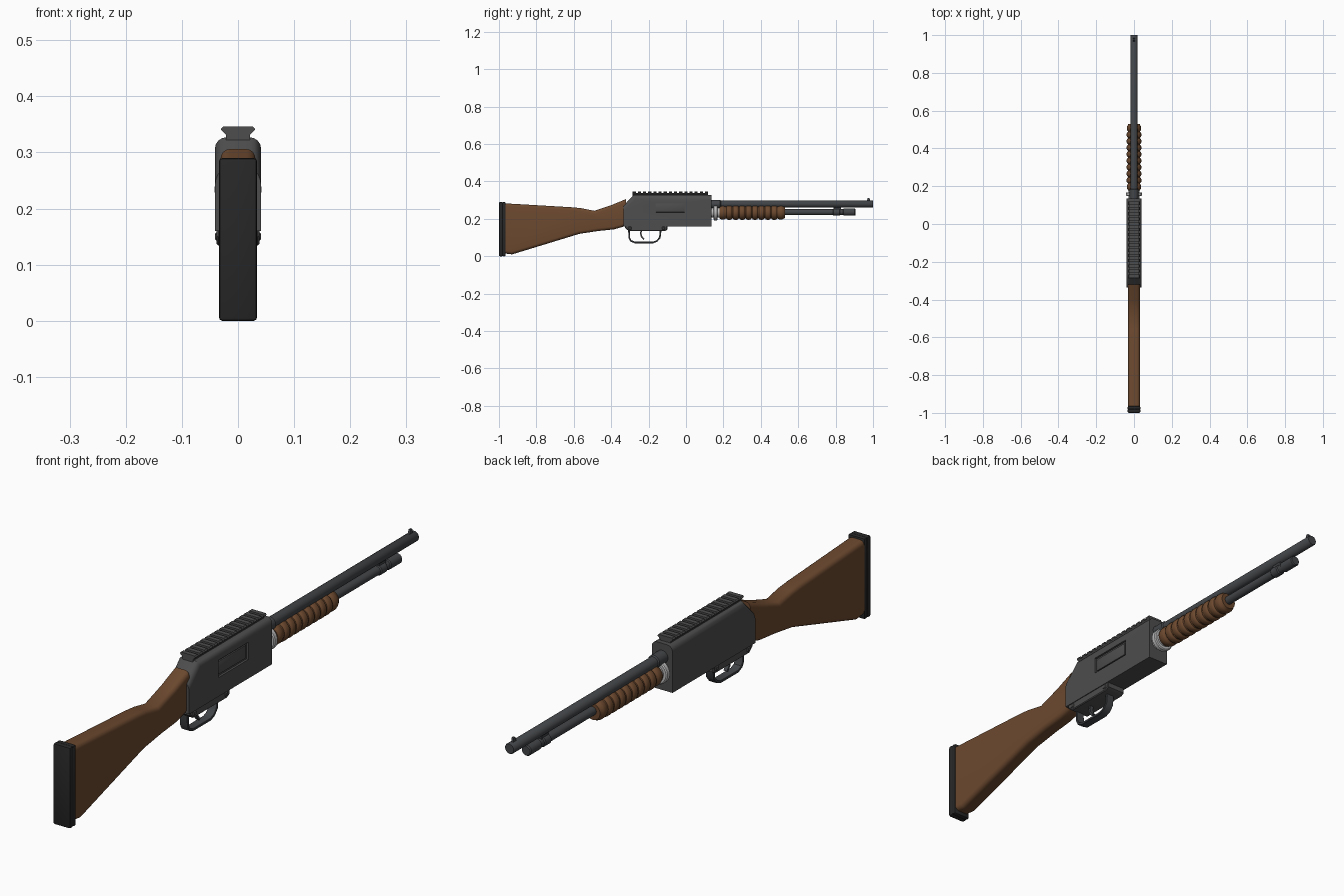
import bpy, bmesh, math
from mathutils import Vector

if "Cube" in bpy.data.objects:
    bpy.data.objects.remove(bpy.data.objects["Cube"])


def material(name, r, g, b):
    m = bpy.data.materials.new(name)
    m.diffuse_color = (r, g, b, 1)
    m.use_nodes = True
    m.node_tree.nodes["Principled BSDF"].inputs["Base Color"].default_value = m.diffuse_color
    return m


STEEL = material("receiver_steel", 0.075, 0.075, 0.075)
BLUED = material("blued_steel", 0.055, 0.06, 0.065)
WOOD = material("wood", 0.15, 0.066, 0.028)
RUBBER = material("rubber", 0.02, 0.02, 0.02)
SILVER = material("bright_steel", 0.5, 0.5, 0.5)


def finish(name, bm, mat, angle=35):
    bmesh.ops.recalc_face_normals(bm, faces=bm.faces)
    me = bpy.data.meshes.new(name)
    bm.to_mesh(me)
    bm.free()
    ob = bpy.data.objects.new(name, me)
    bpy.context.collection.objects.link(ob)
    me.materials.append(mat)
    smooth(ob, angle)
    return ob


def smooth(ob, angle=35):
    bpy.ops.object.select_all(action='DESELECT')
    ob.select_set(True)
    bpy.context.view_layer.objects.active = ob
    bpy.ops.object.shade_smooth_by_angle(angle=math.radians(angle))


def side_profile(name, pts, half, mat, bevel=0.0, segs=3, pick=None):
    """Extrude a (y, z) outline across x, rounding the outline edges that pick() accepts."""
    bm = bmesh.new()
    face = bm.faces.new([bm.verts.new((-half, y, z)) for y, z in pts])
    ext = bmesh.ops.extrude_face_region(bm, geom=[face])
    bmesh.ops.translate(bm, vec=(2 * half, 0, 0),
                        verts=[v for v in ext['geom'] if isinstance(v, bmesh.types.BMVert)])
    if bevel:
        edges = [e for e in bm.edges if abs(e.verts[0].co.x - e.verts[1].co.x) < 1e-6
                 and (pick is None or pick((e.verts[0].co + e.verts[1].co) / 2))]
        bmesh.ops.bevel(bm, geom=edges, offset=bevel, segments=segs, profile=0.5,
                        affect='EDGES', clamp_overlap=True)
    return finish(name, bm, mat)


def section(bm, pts, y0, y1):
    """Extrude an (x, z) section along y into bm."""
    a = [bm.verts.new((x, y0, z)) for x, z in pts]
    b = [bm.verts.new((x, y1, z)) for x, z in pts]
    bm.faces.new(a)
    bm.faces.new(b[::-1])
    for i in range(len(pts)):
        j = (i + 1) % len(pts)
        bm.faces.new((a[i], b[i], b[j], a[j]))


def lathe(name, prof, zc, mat, n=32, angle=35):
    """Revolve (y, radius) points about the line x=0, z=zc."""
    bm = bmesh.new()
    rings = []
    for y, r in prof:
        rings.append([bm.verts.new((r * math.cos(2 * math.pi * k / n), y,
                                    zc + r * math.sin(2 * math.pi * k / n))) for k in range(n)])
    for a, b in zip(rings, rings[1:]):
        for k in range(n):
            bm.faces.new((a[k], a[(k + 1) % n], b[(k + 1) % n], b[k]))
    bm.faces.new(rings[0])
    bm.faces.new(rings[-1])
    return finish(name, bm, mat, angle)


def strip(name, path, thick, half, mat, bevel=0.0):
    """Flat band following an open (y, z) path."""
    p = [Vector(q) for q in path]
    left, right = [], []
    for i, q in enumerate(p):
        t = (p[min(i + 1, len(p) - 1)] - p[max(i - 1, 0)]).normalized()
        nrm = Vector((-t.y, t.x)) * thick / 2
        left.append(q + nrm)
        right.append(q - nrm)
    return side_profile(name, [tuple(v) for v in left + right[::-1]], half, mat, bevel, 1)


def box(name, x0, x1, y0, y1, z0, z1, mat, bevel=0.0, segs=2):
    bm = bmesh.new()
    section(bm, [(x0, z0), (x1, z0), (x1, z1), (x0, z1)], y0, y1)
    if bevel:
        bmesh.ops.bevel(bm, geom=bm.edges[:], offset=bevel, segments=segs, profile=0.5, affect='EDGES')
    return finish(name, bm, mat)


# Shoulder stock and butt pad
side_profile("stock", [(-0.97, 0.283), (-0.61, 0.262), (-0.56, 0.257), (-0.49, 0.243), (-0.40, 0.273),
                       (-0.32, 0.306), (-0.32, 0.165), (-0.345, 0.155), (-0.385, 0.144), (-0.47, 0.135),
                       (-0.57, 0.12), (-0.93, 0.01), (-0.97, 0.015)], 0.031, WOOD, 0.016, 4,
             lambda c: -0.96 < c.y < -0.325)
box("butt_pad", -0.034, 0.034, -1.0, -0.979, 0, 0.29, RUBBER, 0.006)
box("butt_pad_base", -0.034, 0.034, -0.982, -0.964, 0, 0.29, RUBBER, 0.006)

# Receiver with a recessed ejection port on the right
receiver = side_profile("receiver", [(-0.335, 0.16), (0.135, 0.16), (0.135, 0.327), (-0.28, 0.327),
                                     (-0.335, 0.27)], 0.041, STEEL, 0.02, 4,
                        lambda c: c.z > 0.28)
cutter = box("port_cutter", 0.033, 0.06, -0.17, 0.0, 0.228, 0.29, STEEL)
cutter.hide_render = True
mod = receiver.modifiers.new("port", 'BOOLEAN')
mod.object, mod.operation, mod.solver = cutter, 'DIFFERENCE', 'EXACT'
bpy.context.view_layer.objects.active = receiver
bpy.ops.object.modifier_apply(modifier="port")
bpy.data.objects.remove(cutter)
smooth(receiver)
box("bolt", 0.025, 0.038, -0.163, -0.007, 0.235, 0.283, STEEL, 0.003)

# Accessory rail: neck plus cross teeth
bm = bmesh.new()
section(bm, [(-0.021, 0.322), (0.021, 0.322), (0.021, 0.331), (0.027, 0.337), (-0.027, 0.337),
             (-0.021, 0.331)], -0.285, 0.118)
finish("rail_base", bm, STEEL)
bm = bmesh.new()
for i in range(15):
    y = -0.285 + i * 0.0276
    section(bm, [(-0.021, 0.331), (0.021, 0.331), (0.031, 0.341), (0.027, 0.346), (-0.027, 0.346),
                 (-0.031, 0.341)], y, y + 0.0166)
finish("rail_teeth", bm, STEEL)

# Trigger group
side_profile("trigger_plate", [(-0.325, 0.165), (-0.325, 0.15), (-0.305, 0.134), (-0.115, 0.134),
                               (-0.1, 0.142), (-0.1, 0.165)], 0.038, STEEL, 0.003, 1)
strip("trigger_guard", [(-0.305, 0.142), (-0.303, 0.098), (-0.295, 0.083), (-0.275, 0.074),
                        (-0.175, 0.074), (-0.155, 0.082), (-0.14, 0.1), (-0.135, 0.142)],
      0.009, 0.016, BLUED, 0.0015)
strip("trigger", [(-0.238, 0.142), (-0.242, 0.122), (-0.238, 0.106), (-0.225, 0.09)],
      0.008, 0.007, BLUED)
for y in (-0.3, -0.12):
    box("plate_pin_lug", -0.041, 0.041, y - 0.009, y + 0.009, 0.142, 0.158, STEEL, 0.003, 1)

# Barrel, collar and front bead
lathe("barrel", [(0.12, 0.019), (0.997, 0.019), (1.0, 0.017)], 0.279, BLUED)
lathe("barrel_collar", [(0.12, 0.023), (0.182, 0.023), (0.186, 0.019)], 0.279, BLUED)
side_profile("front_sight", [(0.965, 0.294), (0.985, 0.294), (0.981, 0.312), (0.972, 0.312)],
             0.004, BLUED)

# Magazine tube, end cap, barrel clamp and bright locking ring
lathe("magazine_tube", [(0.12, 0.0155), (0.86, 0.0155)], 0.236, BLUED)
lathe("magazine_cap", [(0.84, 0.0155), (0.843, 0.019), (0.902, 0.019), (0.906, 0.016)], 0.236, BLUED)
lathe("tube_ring", [(0.785, 0.0155), (0.789, 0.019), (0.82, 0.019), (0.824, 0.0155)], 0.236, BLUED)
box("barrel_clamp", -0.008, 0.008, 0.788, 0.83, 0.24, 0.275, BLUED, 0.002, 1)
lathe("locking_ring", [(0.148, 0.038), (0.151, 0.042), (0.165, 0.042), (0.168, 0.038)], 0.234, SILVER)
lathe("ring_sleeve", [(0.125, 0.028), (0.19, 0.028)], 0.234, SILVER)

# Ribbed pump grip
prof = [(0.178, 0.024), (0.178, 0.033)]
ribs, start, pitch = 10, 0.182, 0.0345
for i in range(ribs):
    y = start + i * pitch
    swell = 0.039 if 0 < i < ribs - 1 else 0.0375
    prof += [(y, 0.033), (y + 0.003, swell - 0.002), (y + 0.009, swell), (y + 0.02, swell),
             (y + 0.026, swell - 0.002), (y + 0.029, 0.033)]
prof += [(0.53, 0.03), (0.53, 0.016)]
lathe("pump_grip", prof, 0.234, WOOD, 32, 40)
